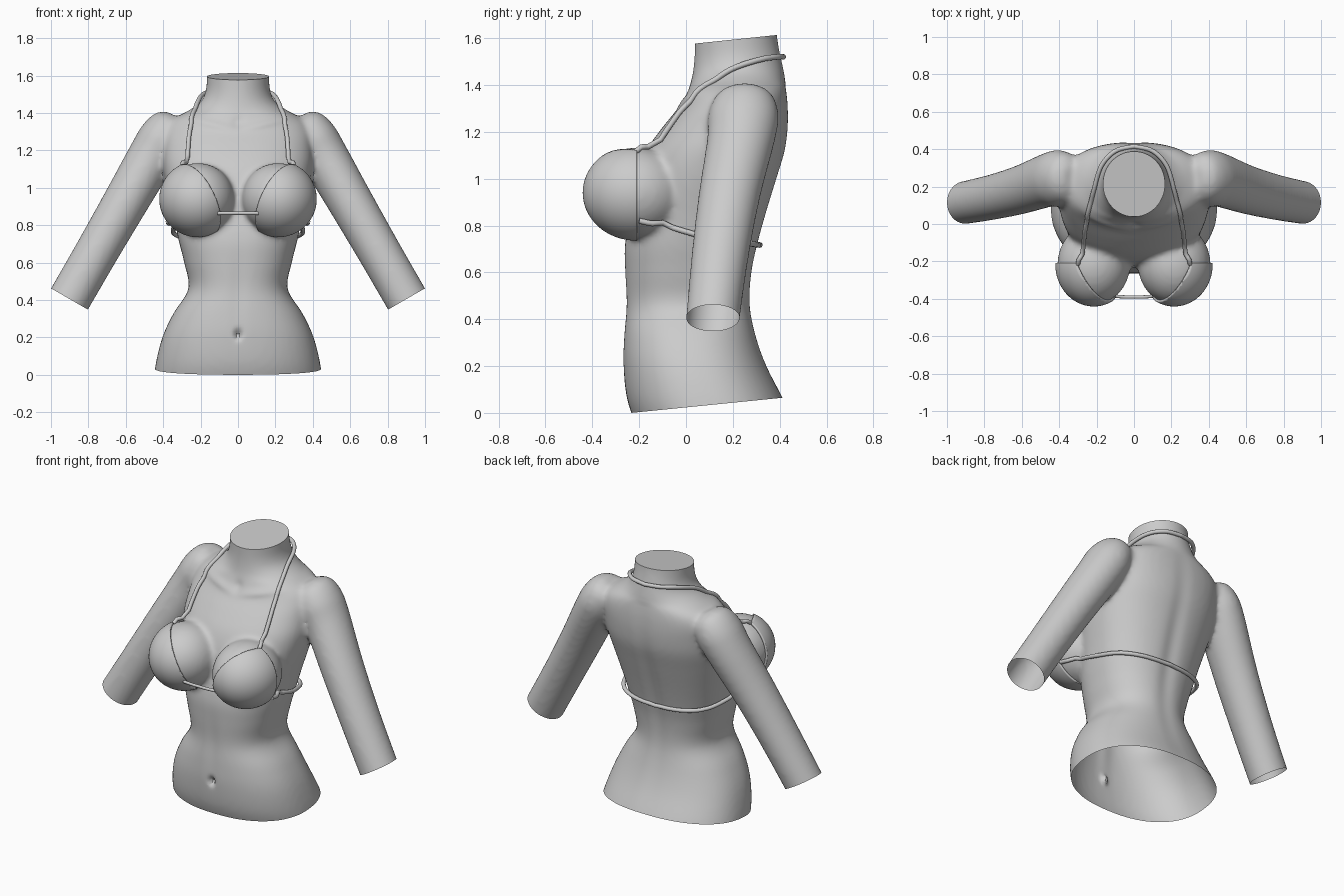
import bpy, bmesh, math
from math import cos, sin, pi, exp
from mathutils import Vector
from mathutils.bvhtree import BVHTree

if "Cube" in bpy.data.objects:
    bpy.data.objects.remove(bpy.data.objects["Cube"])

GREY = (0.6, 0.6, 0.6, 1)
mat = bpy.data.materials.new("plain grey")
mat.use_nodes = True
mat.diffuse_color = GREY
mat.node_tree.nodes["Principled BSDF"].inputs["Base Color"].default_value = GREY


def smooth_rows(rows, steps):
    """Catmull-Rom interpolation through rows of numbers."""
    out = []
    for i in range(len(rows) - 1):
        a, b, c, d = (rows[max(0, min(len(rows) - 1, i + k))] for k in (-1, 0, 1, 2))
        for s in range(steps):
            t = s / steps
            out.append([0.5 * (2 * q + (r - p) * t + (2 * p - 5 * q + 4 * r - w) * t * t
                               + (3 * q - p - 3 * r + w) * t ** 3)
                        for p, q, r, w in zip(a, b, c, d)])
    return out + [list(rows[-1])]


def loft(bm, rings):
    """Closed skin over rings of points."""
    loops = [[bm.verts.new(p) for p in ring] for ring in rings]
    n = len(loops[0])
    for a, b in zip(loops, loops[1:]):
        for i in range(n):
            j = (i + 1) % n
            bm.faces.new((a[i], a[j], b[j], b[i]))
    bm.faces.new(loops[0])
    bm.faces.new(loops[-1])


def oval(centre, u, v, ru, rv, power=2.0, n=48):
    ring = []
    for i in range(n):
        c, s = cos(2 * pi * i / n), sin(2 * pi * i / n)
        e = 2 / power
        ring.append(centre + u * math.copysign(abs(c) ** e, c) * ru
                    + v * math.copysign(abs(s) ** e, s) * rv)
    return ring


def ellipsoid(bm, centre, radii, seg=48):
    verts = bmesh.ops.create_uvsphere(bm, u_segments=seg, v_segments=seg // 2, radius=1)["verts"]
    for v in verts:
        v.co = Vector(centre) + Vector(a * b for a, b in zip(v.co, radii))


def cut(bm, point, normal, keep=lambda c: True):
    """Remove what lies beyond a plane; return the cut edges."""
    faces = [f for f in bm.faces if keep(f.calc_center_median())]
    geom = set(faces)
    for f in faces:
        geom.update(f.verts, f.edges)
    res = bmesh.ops.bisect_plane(bm, geom=list(geom), plane_co=point, plane_no=normal,
                                 clear_outer=True)
    return [g for g in res["geom_cut"] if isinstance(g, bmesh.types.BMEdge)]


def finish(bm, name):
    mesh = bpy.data.meshes.new(name)
    bmesh.ops.recalc_face_normals(bm, faces=bm.faces[:])
    bm.to_mesh(mesh)
    obj = bpy.data.objects.new(name, mesh)
    bpy.context.collection.objects.link(obj)
    mesh.materials.append(mat)
    return obj


def shade(obj, angle=40):
    bpy.ops.object.select_all(action="DESELECT")
    obj.select_set(True)
    bpy.context.view_layer.objects.active = obj
    bpy.ops.object.shade_smooth_by_angle(angle=math.radians(angle))


X, Y, Z = Vector((1, 0, 0)), Vector((0, 1, 0)), Vector((0, 0, 1))

# Torso and neck: height, half width, front y, back y
TORSO = [(-.08, .455, -.2, .47), (.05, .442, -.25, .42), (.2, .405, -.268, .345),
         (.33, .345, -.266, .3), (.46, .265, -.257, .277), (.6, .288, -.262, .285),
         (.72, .318, -.262, .31), (.85, .345, -.235, .345), (1, .38, -.215, .39),
         (1.12, .4, -.17, .425), (1.22, .4, -.1, .437), (1.3, .395, -.035, .437),
         (1.36, .36, 0, .432), (1.41, .27, .02, .425), (1.46, .2, .03, .418),
         (1.52, .172, .036, .405), (1.6, .167, .038, .39), (1.7, .168, .04, .385)]
bm = bmesh.new()
loft(bm, [oval(Vector((0, (f + b) / 2, z)), X, Y, w, (b - f) / 2,
               2.3 if z < 1.4 else 2.0) for z, w, f, b in smooth_rows(TORSO, 4)])

# Arms: distance along the arm, half thickness, half depth, centre y
ARM = [(-1.03, .05, .06, .25), (-.99, .1, .12, .25), (-.9, .127, .15, .245),
       (-.78, .128, .145, .235), (-.5, .121, .132, .185), (-.2, .116, .122, .145),
       (.1, .115, .115, .115), (.17, .115, .115, .11)]
BUST, BUST_R = (.215, -.215, .94), (.195, .215, .193)
for side in (1, -1):
    along, across = Vector((.5 * side, 0, -.866)), Vector((.866 * side, 0, .5))
    loft(bm, [oval(along * t + across * .983 + Y * y, across, Y, ru, rv)
              for t, ru, rv, y in smooth_rows(ARM, 4)])
    ellipsoid(bm, (BUST[0] * side, BUST[1], BUST[2]), BUST_R)
blank = finish(bm, "body_blank")

# Fuse the volumes into one soft skin
fuse = blank.modifiers.new("fuse", "REMESH")
fuse.mode = "VOXEL"
fuse.voxel_size = 0.014
soften = blank.modifiers.new("soften", "SMOOTH")
soften.factor = 0.5
soften.iterations = 12
graph = bpy.context.evaluated_depsgraph_get()
skin = bpy.data.meshes.new_from_object(blank.evaluated_get(graph))
bpy.data.objects.remove(blank)
bm = bmesh.new()
bm.from_mesh(skin)
bpy.data.meshes.remove(skin)


def bump(d, width):
    return exp(-(d / width) ** 2)


# Navel, belly line, collarbones and spine groove
for v in bm.verts:
    x, y, z = v.co
    ax = abs(x)
    if y < -.15 and z < .75:
        v.co.y += .035 * bump(x, .016) * bump(z - .215, .024)
        v.co.y += .006 * bump(x, .04) * bump(z - .45, .2)
    if y < .15 and 1.2 < z < 1.45 and ax < .36:
        v.co.y -= .01 * bump(z - 1.31 - .22 * ax, .022) * bump(ax - .14, .12)
        v.co.y += .01 * bump(x, .03) * bump(z - 1.35, .03)
    if y > .2 and z < 1.4:
        v.co.y += -.012 * bump(x, .05) * bump(z - .8, .45)

# Open hem and sleeves, capped neck
cut(bm, (0, -.235, 0), (0, .1, -1))
for side in (1, -1):
    cut(bm, (.9 * side, .115, .405), (.5 * side, 0, -.866), lambda c: c.x * side > .6)
rim = cut(bm, (0, .04, 1.577), (0, -.105, 1), lambda c: c.z > 1.4)
bmesh.ops.contextual_create(bm, geom=rim)
tree = BVHTree.FromBMesh(bm)
shade(finish(bm, "torso_with_arms"))

# Cups: front shells trimmed along the neckline
CORNERS = [Vector(p) for p in ((.3, -.225, 1.12), (.18, -.395, 1.05), (.1, -.375, .87))]
neckline = (CORNERS[1] - CORNERS[0]).cross(CORNERS[2] - CORNERS[0])
if neckline.dot(Vector((-1, 0, 1))) < 0:
    neckline.negate()
for side, name in ((1, "left_cup"), (-1, "right_cup")):
    bm = bmesh.new()
    ellipsoid(bm, BUST, [r + .004 for r in BUST_R], 64)
    cut(bm, (0, -.21, 0), Y)
    cut(bm, CORNERS[0], neckline)
    for v in bm.verts:
        v.co.x *= side
    cup = finish(bm, name)
    shell = cup.modifiers.new("thickness", "SOLIDIFY")
    shell.thickness = .014
    shell.offset = 0
    shade(cup)


def cord(name, half, radius, snap=True):
    """Round cord through half a path, mirrored across the middle."""
    path = [Vector(p) for p in smooth_rows(half, 8)]
    if snap:
        for i, p in enumerate(path[2:], 2):
            spot, normal = tree.find_nearest(p)[:2]
            gap = (p - spot).dot(normal)
            path[i] = spot + normal * max(radius * .5, min(gap, .02))
    path += [Vector((-p.x, p.y, p.z)) for p in reversed(path[:-1])]
    rings = []
    for i, p in enumerate(path):
        d = (path[min(i + 1, len(path) - 1)] - path[max(i - 1, 0)]).normalized()
        u = d.cross(Z).normalized()
        rings.append(oval(p, u, d.cross(u), radius, radius, n=12))
    bm = bmesh.new()
    loft(bm, rings)
    shade(finish(bm, name), 60)


# Neck strap, back strap and the link between the cups
cord("neck_strap", [(.3, -.215, 1.115), (.272, -.08, 1.235), (.245, .05, 1.36),
                    (.215, .18, 1.46), (.175, .31, 1.507), (.1, .39, 1.52),
                    (0, .415, 1.52)], .012)
cord("back_strap", [(.375, -.2, .82), (.365, -.07, .79), (.345, .06, .757),
                    (.29, .21, .732), (.17, .29, .72), (0, .315, .717)], .012)
cord("cup_link", [(.11, -.385, .864), (.05, -.39, .864), (0, -.39, .864)], .009, False)
